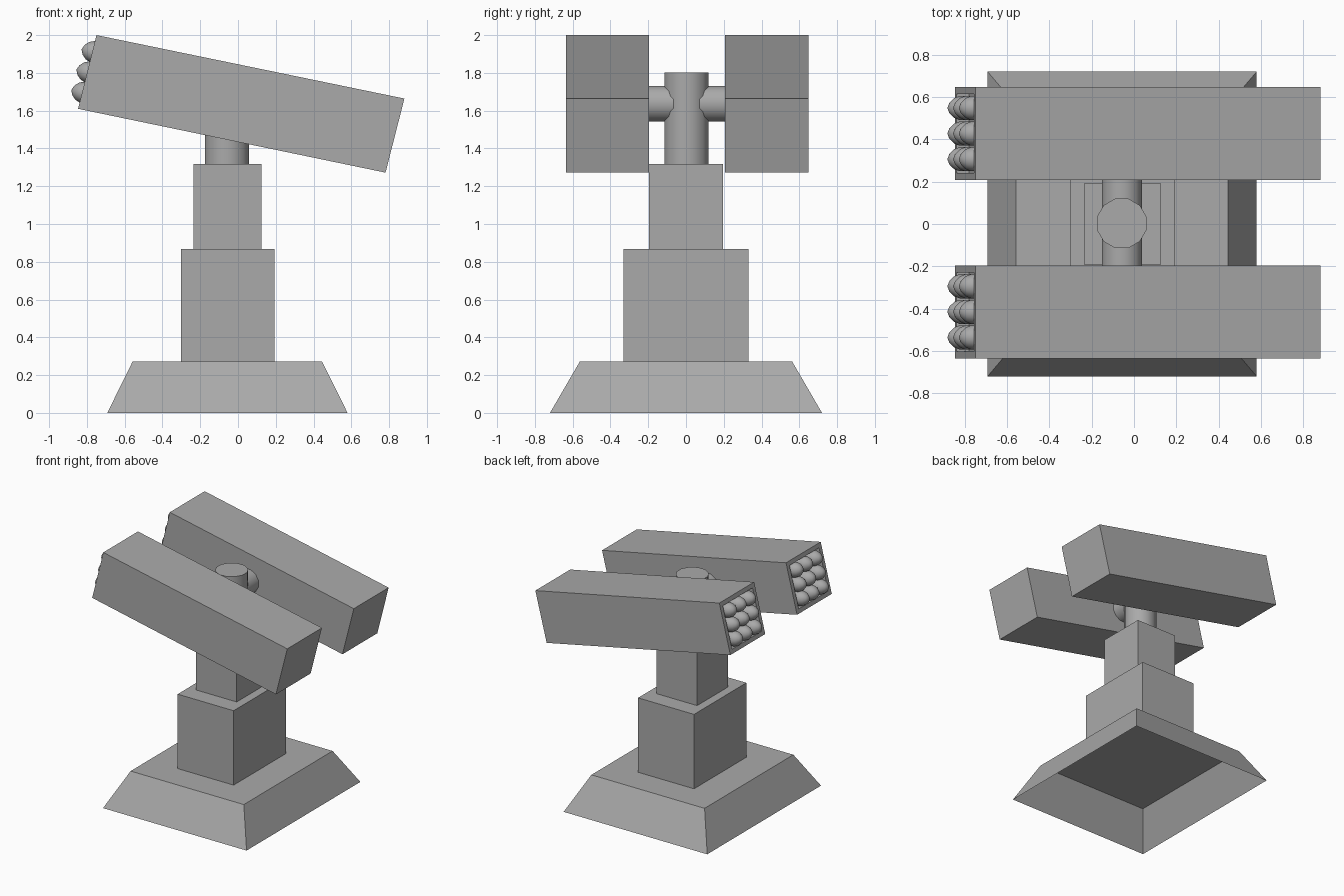
import bpy, bmesh, math
from mathutils import Vector, Matrix

cube = bpy.data.objects.get("Cube")
if cube:
    bpy.data.objects.remove(cube, do_unlink=True)

grey = bpy.data.materials.new("plain grey")
grey.use_nodes = True
colour = (0.4, 0.4, 0.4, 1)
grey.diffuse_color = colour
grey.node_tree.nodes["Principled BSDF"].inputs["Base Color"].default_value = colour


def finish(name, bm, smooth=False):
    mesh = bpy.data.meshes.new(name)
    bm.to_mesh(mesh)
    bm.free()
    mesh.materials.append(grey)
    obj = bpy.data.objects.new(name, mesh)
    bpy.context.collection.objects.link(obj)
    if smooth:
        bpy.ops.object.select_all(action='DESELECT')
        obj.select_set(True)
        bpy.context.view_layer.objects.active = obj
        bpy.ops.object.shade_smooth_by_angle(angle=math.radians(50))
    return obj


def block(name, x0, x1, half_y, z0, z1):
    bm = bmesh.new()
    bmesh.ops.create_cube(bm, size=1)
    for v in bm.verts:
        v.co = ((x0 + x1) / 2 + v.co.x * (x1 - x0), v.co.y * 2 * half_y,
                (z0 + z1) / 2 + v.co.z * (z1 - z0))
    return bm if name is None else finish(name, bm)


def cylinder(name, radius, depth, matrix):
    bm = bmesh.new()
    bmesh.ops.create_cone(bm, cap_ends=True, segments=12, radius1=radius,
                          radius2=radius, depth=depth, matrix=matrix)
    return finish(name, bm, True)


# Hollow flared base, open underneath
bm = block(None, -0.692, 0.58, 0.72, 0, 0.272)
for v in bm.verts:
    if v.co.z > 0.1:
        v.co.x = -0.558 if v.co.x < 0 else 0.445
        v.co.y = math.copysign(0.562, v.co.y)
bottom = [f for f in bm.faces if f.calc_center_median().z < 0.01]
bmesh.ops.delete(bm, geom=bottom, context='FACES_ONLY')
finish("flared_base", bm)

# Stepped column
block("lower_column", -0.303, 0.193, 0.331, 0.272, 0.868)
block("upper_column", -0.235, 0.125, 0.195, 0.868, 1.317)

# Post and cross axle
turn = Matrix.Rotation(math.radians(15), 4, 'Z')
cylinder("post", 0.121, 0.49, Matrix.Translation((-0.058, 0.003, 1.557)) @ turn)
cylinder("cross_axle", 0.097, 0.43, Matrix.Translation((-0.057, 0.005, 1.637))
         @ Matrix.Rotation(math.pi / 2, 4, 'X') @ turn)

# Tilted pods with a recessed open end
top_back, top_front = Vector((-0.749, 0, 2.0)), Vector((0.881, 0, 1.664))
low_front, low_back = Vector((0.781, 0, 1.272)), Vector((-0.847, 0, 1.61))
axis = (top_back - top_front).normalized()
rise = (top_back - low_back).normalized()
mouth = (top_back + low_back) / 2


def pod(name, y0, y1):
    bm = bmesh.new()
    side = bm.faces.new([bm.verts.new(p + Vector((0, y0, 0)))
                         for p in (top_back, top_front, low_front, low_back)])
    out = bmesh.ops.extrude_face_region(bm, geom=[side])["geom"]
    bmesh.ops.translate(bm, vec=(0, y1 - y0, 0),
                        verts=[g for g in out if isinstance(g, bmesh.types.BMVert)])
    bmesh.ops.recalc_face_normals(bm, faces=bm.faces[:])
    end = min(bm.faces, key=lambda f: f.calc_center_median().x)
    bmesh.ops.inset_region(bm, faces=[end], thickness=0.033, use_even_offset=True)
    bmesh.ops.inset_region(bm, faces=[end], thickness=0.0005, depth=-0.06)
    finish(name, bm)


# Rounded, pointed rocket: profile of (radius, distance along the axis)
def rocket_mesh():
    profile = [(0.057, -0.06), (0.057, 0), (0.047, 0.026), (0.027, 0.047), (0, 0.059)]
    bm = bmesh.new()
    pts = [bm.verts.new((r, 0, s)) for r, s in profile]
    edges = [bm.edges.new(pair) for pair in zip(pts, pts[1:])]
    bmesh.ops.spin(bm, geom=pts + edges, cent=(0, 0, 0), axis=(0, 0, 1),
                   angle=math.tau, steps=12)
    bmesh.ops.remove_doubles(bm, verts=bm.verts[:], dist=0.0005)
    bmesh.ops.recalc_face_normals(bm, faces=bm.faces[:])
    return bm


aim = Vector((0, 0, 1)).rotation_difference(axis)
first = None
for label, y0, y1 in (("front", -0.635, -0.196), ("back", 0.207, 0.648)):
    pod(label + "_pod", y0, y1)
    for row in (-1, 0, 1):
        for col in (-1, 0, 1):
            if first is None:
                rocket = first = finish("rocket", rocket_mesh(), True)
            else:
                rocket = first.copy()
                bpy.context.collection.objects.link(rocket)
            rocket.name = label + "_rocket"
            rocket.rotation_mode = 'QUATERNION'
            rocket.rotation_quaternion = aim
            rocket.location = (mouth + rise * 0.111 * row
                               + Vector((0, (y0 + y1) / 2 + 0.121 * col, 0)))
